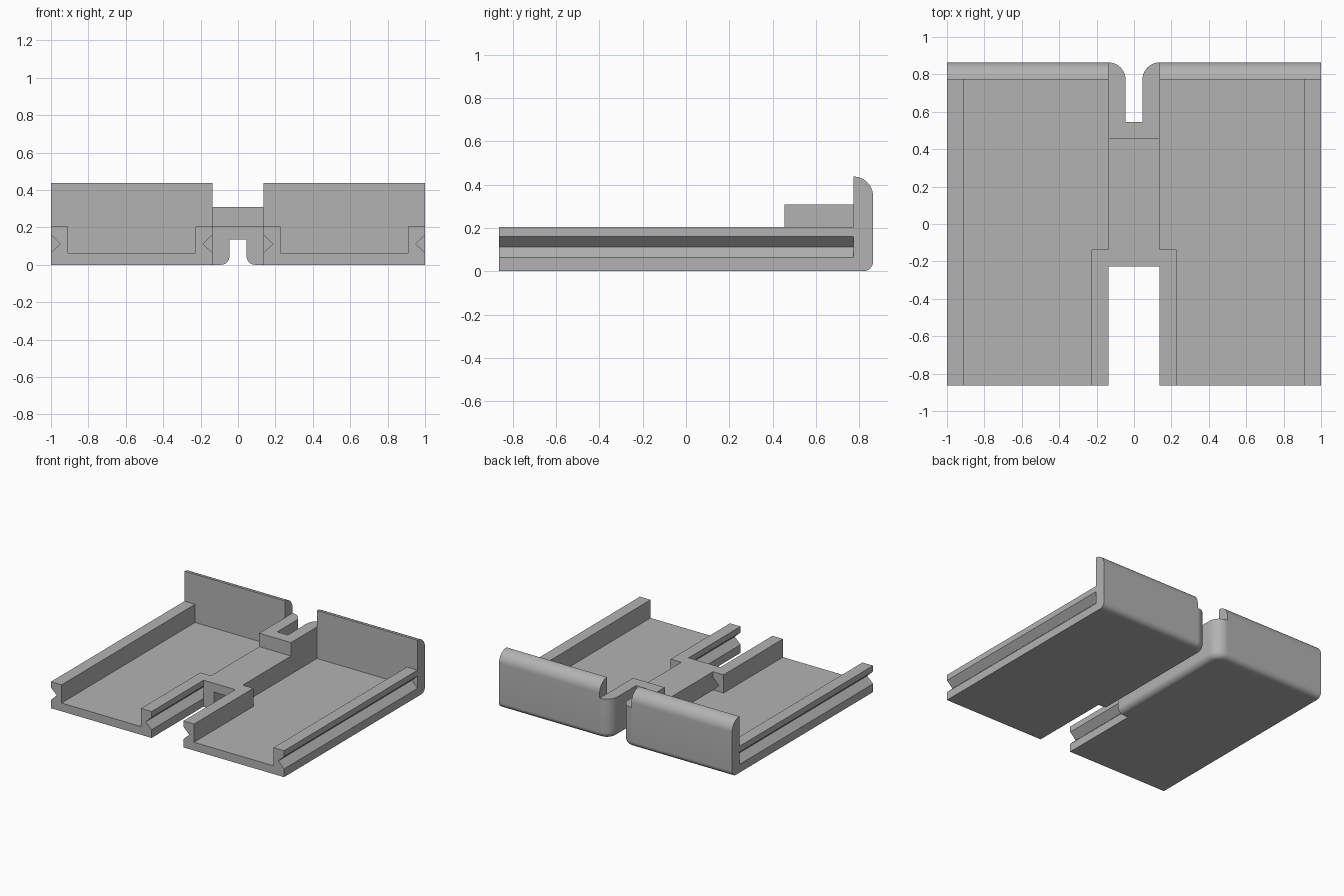
import bpy, bmesh
from math import sin, cos, pi
from mathutils import Vector

if "Cube" in bpy.data.objects:
    bpy.data.objects.remove(bpy.data.objects["Cube"])

grey = bpy.data.materials.new("plain grey")
grey.use_nodes = True
grey.diffuse_color = (0.45, 0.45, 0.45, 1)
grey.node_tree.nodes["Principled BSDF"].inputs["Base Color"].default_value = grey.diffuse_color

# Main measures
U = 1 / 11                      # wall thickness module
WALL, EDGE = U, U / 2           # wall thickness, bottom edge radius
SLOT, CORE, RAIL = U / 2, 1.5 * U, 2.5 * U
FRONT, BACK = -9.5 * U, 9.5 * U
INNER_BACK = BACK - WALL
CORE_FRONT, RAIL_END = -2.5 * U, -1.5 * U
FLOOR, RAIL_TOP, BLOCK_TOP, WALL_TOP = 0.064, 0.205, 0.309, 0.437
TUNNEL = 1.5 * U
NOTCH_MID, NOTCH_TOP, NOTCH_DEPTH = 0.112, 0.16, 0.05


def arc(cx, cy, r, start, end, steps=12):
    """Points on an arc, angles in quarter turns."""
    angles = [(start + (end - start) * i / steps) * pi / 2 for i in range(steps + 1)]
    return [(cx + r * cos(a), cy + r * sin(a)) for a in angles]


def extrude(name, outline, axis, low, high, mirror=False, round_rule=None):
    """Extrude a closed outline along an axis; optionally round chosen edges."""
    place = {"x": lambda p: (low, p[0], p[1]),
             "y": lambda p: (p[0], low, p[1]),
             "z": lambda p: (p[0], p[1], low)}[axis]
    shift = Vector([(high - low) * (axis == a) for a in "xyz"])
    bm = bmesh.new()
    face = bm.faces.new([bm.verts.new(place(p)) for p in outline])
    made = bmesh.ops.extrude_face_region(bm, geom=[face])["geom"]
    bmesh.ops.translate(bm, vec=shift, verts=[v for v in made if isinstance(v, bmesh.types.BMVert)])
    bmesh.ops.recalc_face_normals(bm, faces=bm.faces)
    if round_rule:
        edges = [e for e in bm.edges if round_rule(*(v.co for v in e.verts))]
        bmesh.ops.bevel(bm, geom=edges, offset=EDGE, offset_type="OFFSET",
                        segments=8, profile=0.5, affect="EDGES")
    mesh = bpy.data.meshes.new(name)
    bm.to_mesh(mesh)
    bm.free()
    mesh.materials.append(grey)
    obj = bpy.data.objects.new(name, mesh)
    bpy.context.collection.objects.link(obj)
    if mirror:
        mod = obj.modifiers.new("mirror", "MIRROR")
        mod.use_mirror_merge = False
    bpy.ops.object.select_all(action="DESELECT")
    obj.select_set(True)
    bpy.context.view_layer.objects.active = obj
    bpy.ops.object.shade_smooth_by_angle(angle=pi / 6)
    return obj


# Tray floor with its grooved outer rail
extrude("tray_and_outer_rail",
        [(CORE, 0), (1, 0), (1, FLOOR), (1 - NOTCH_DEPTH, NOTCH_MID), (1, NOTCH_TOP),
         (1, RAIL_TOP), (1 - WALL, RAIL_TOP), (1 - WALL, FLOOR), (CORE, FLOOR)],
        "y", FRONT, INNER_BACK, mirror=True)

# Short grooved inner rail
extrude("inner_rail",
        [(CORE, FLOOR), (CORE + NOTCH_DEPTH, NOTCH_MID), (CORE, NOTCH_TOP),
         (CORE, RAIL_TOP), (RAIL, RAIL_TOP), (RAIL, FLOOR)],
        "y", FRONT, RAIL_END, mirror=True)

# Back wall, rounded on its rear top and bottom edges
extrude("back_wall",
        [(INNER_BACK, 0)] + arc(BACK - EDGE, EDGE, EDGE, -1, 0)
        + arc(INNER_BACK, WALL_TOP - WALL, WALL, 0, 1),
        "x", CORE, 1, mirror=True)

# Centre legs, with the lower inner edge rounded around the rear corner
corner = arc(CORE, INNER_BACK, WALL, 2, 1)


def lower_inner(a, b):
    low = max(a.z, b.z) < 0.001
    on_outer_side = min(a.x, b.x) > CORE - 0.001
    on_front = max(a.y, b.y) < CORE_FRONT + 0.001
    return low and not on_outer_side and not on_front


extrude("centre_leg", [(CORE, CORE_FRONT), (SLOT, CORE_FRONT)] + corner,
        "z", 0, RAIL_TOP, mirror=True, round_rule=lower_inner)

# Bridge between the legs
extrude("centre_bridge",
        [(-SLOT, TUNNEL), (SLOT, TUNNEL), (SLOT, RAIL_TOP), (-SLOT, RAIL_TOP)],
        "y", CORE_FRONT, 6 * U)

# Raised block with a slot open to the rear
right_side = [(CORE, 5 * U)] + corner[::-1] + [(SLOT, 6 * U)]
extrude("raised_block", right_side + [(-x, y) for x, y in right_side[::-1]],
        "z", RAIL_TOP, BLOCK_TOP)
